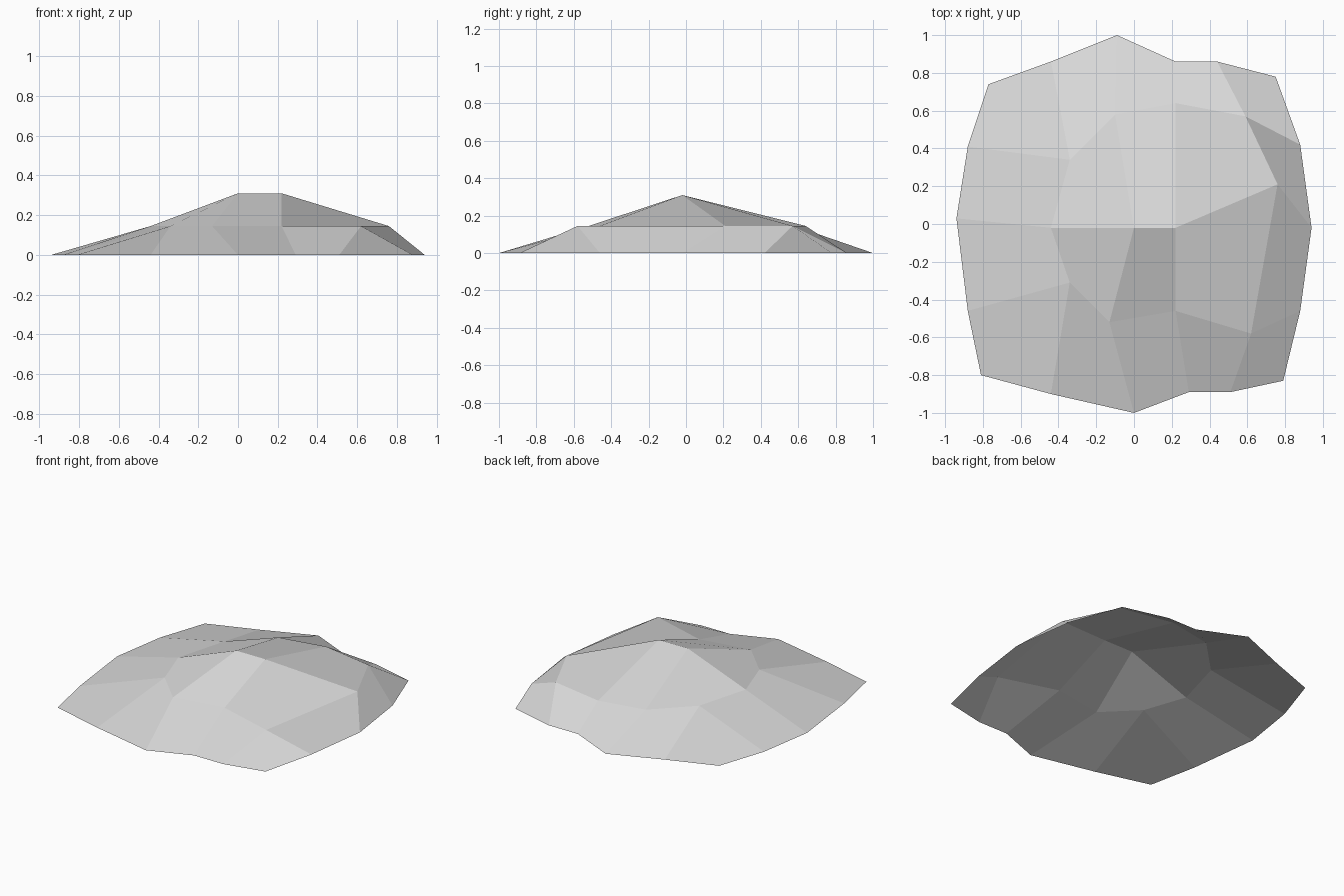
import bpy
import bmesh

# Remove the default object
default_cube = bpy.data.objects.get("Cube")
if default_cube:
    bpy.data.objects.remove(default_cube, do_unlink=True)


def make_material(name, colour):
    material = bpy.data.materials.new(name)
    material.use_nodes = True
    material.diffuse_color = colour
    shader = next(node for node in material.node_tree.nodes
                  if node.type == "BSDF_PRINCIPLED")
    shader.inputs["Base Color"].default_value = colour
    shader.inputs["Roughness"].default_value = 0.9
    return material


# Plan of the mound: a rounded grid of points, rows running from back to front
plan_rows = [
    [(-.77, .74), (-.44, .86), (-.09, 1), (.22, .86), (.44, .86), (.75, .78)],
    [(-.88, .41), (-.34, .34), (-.1, .58), (.22, .64), (.59, .57), (.88, .42)],
    [(-.94, .03), (-.44, -.02), (0, -.02), (.22, -.02), (.76, .21), (.94, -.02)],
    [(-.88, -.46), (-.34, -.31), (-.13, -.52), (.22, -.46), (.62, -.58), (.88, -.46)],
    [(-.81, -.8), (-.44, -.9), (0, -1), (.29, -.89), (.51, -.89), (.79, -.83)],
]

# Heights of the rim, the shoulder and the ridge
level_heights = [0, .145, .31]


def build_mound(name, rows, heights, material):
    """Raise each grid point by how many steps it lies inside the rim."""
    mesh_builder = bmesh.new()
    last_row, last_column = len(rows) - 1, len(rows[0]) - 1
    grid = []
    for r, row in enumerate(rows):
        line = []
        for c, (x, y) in enumerate(row):
            level = min(r, c, last_row - r, last_column - c)
            line.append(mesh_builder.verts.new((x, y, heights[level])))
        grid.append(line)

    # Skin neighbouring rows with flat quads, facing upward
    for back, front in zip(grid, grid[1:]):
        for c in range(last_column):
            mesh_builder.faces.new((front[c], front[c + 1], back[c + 1], back[c]))

    mesh = bpy.data.meshes.new(name)
    mesh_builder.to_mesh(mesh)
    mesh_builder.free()
    mesh.materials.append(material)
    mound = bpy.data.objects.new(name, mesh)
    bpy.context.collection.objects.link(mound)
    return mound


# Open-bottomed faceted mound
stone_grey = make_material("stone grey", (.7, .7, .7, 1))
build_mound("rock_mound", plan_rows, level_heights, stone_grey)
